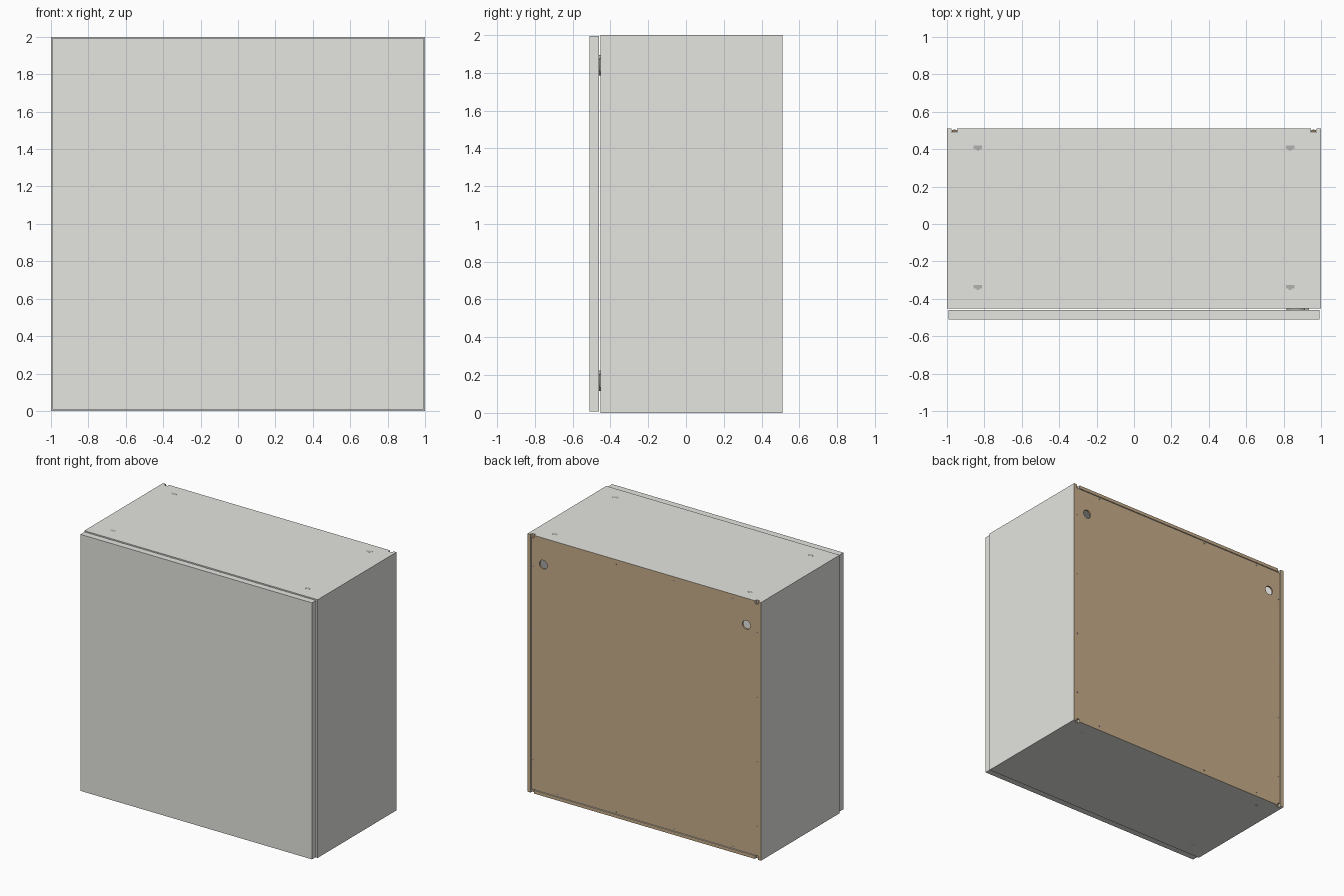
import bpy, bmesh, math
from mathutils import Matrix, Vector

if "Cube" in bpy.data.objects:
    bpy.data.objects.remove(bpy.data.objects["Cube"])


def material(name, rgb):
    m = bpy.data.materials.new(name)
    m.diffuse_color = (*rgb, 1)
    m.use_nodes = True
    m.node_tree.nodes["Principled BSDF"].inputs["Base Color"].default_value = m.diffuse_color
    return m


GREY = material("light grey laminate", (0.78, 0.785, 0.75))
BROWN = material("brown hardboard", (0.57, 0.41, 0.25))
METAL = material("grey metal", (0.45, 0.45, 0.44))


def finish(name, bm, mats):
    bmesh.ops.recalc_face_normals(bm, faces=bm.faces)
    me = bpy.data.meshes.new(name)
    bm.to_mesh(me)
    bm.free()
    for m in mats:
        me.materials.append(m)
    ob = bpy.data.objects.new(name, me)
    bpy.context.collection.objects.link(ob)
    return ob


def box(name, lo, hi, mat):
    lo, hi = Vector(lo), Vector(hi)
    bm = bmesh.new()
    bmesh.ops.create_cube(bm, size=1, matrix=Matrix.Translation((lo + hi) / 2)
                          @ Matrix.Diagonal((*(hi - lo), 1)))
    return finish(name, bm, [mat])


def cylinder(name, centre, radius, depth, mat, segs=24):
    # round part with its axis along y
    bm = bmesh.new()
    bmesh.ops.create_cone(bm, cap_ends=True, segments=segs, radius1=radius, radius2=radius,
                          depth=depth, matrix=Matrix.Translation(centre)
                          @ Matrix.Rotation(math.pi / 2, 4, 'X'))
    return finish(name, bm, [mat])


FRONT, BACK = -0.453, 0.51   # carcass depth
T, LIP = 0.053, 0.025        # board thickness, rebate lip around the back


def board(name, place, length):
    """Board with a rebated back edge; place(t, y, s): t = distance in from the outside."""
    profile = [(0, FRONT), (0, BACK), (LIP, BACK), (LIP, BACK - 0.02),
               (T, BACK - 0.02), (T, FRONT)]
    bm = bmesh.new()
    rings = [[bm.verts.new(place(t, y, s)) for t, y in profile] for s in length]
    n = len(profile)
    for i in range(n):
        j = (i + 1) % n
        bm.faces.new((rings[0][i], rings[0][j], rings[1][j], rings[1][i]))
    bm.faces.new(rings[0])
    bm.faces.new(rings[1])
    bmesh.ops.recalc_face_normals(bm, faces=bm.faces)
    for f in bm.faces:   # raw rear edges are brown
        f.material_index = 1 if f.normal.y > 0.5 else 0
    return finish(name, bm, [GREY, BROWN])


# Carcass boards
board("left_side_panel", lambda t, y, s: (-1 + t, y, s), (0, 2))
board("right_side_panel", lambda t, y, s: (1 - t, y, s), (0, 2))
board("bottom_panel", lambda t, y, s: (s, y, t), (-1 + T, 1 - T))
board("top_panel", lambda t, y, s: (s, y, 2 - t), (-1 + T, 1 - T))

# Back panel with two mounting holes
back = box("back_panel", (-0.974, 0.491, 0.026), (0.974, 0.503, 1.974), BROWN)
for x in (-0.87, 0.87):
    cutter = cylinder("hole_cutter", (x, 0.497, 1.79), 0.034, 0.1, BROWN, 32)
    cutter.hide_render = True
    cutter.hide_viewport = True
    mod = back.modifiers.new("mounting_hole", 'BOOLEAN')
    mod.operation = 'DIFFERENCE'
    mod.solver = 'EXACT'
    mod.object = cutter

# Nails around the back panel
for k in (0.25, 0.75, 1.25, 1.75):
    for s in (-0.96, 0.96):
        cylinder("back_nail", (s, 0.503, k), 0.006, 0.004, METAL, 10)
        cylinder("back_nail", (k - 1, 0.503, 1 + s), 0.006, 0.004, METAL, 10)

# Door
box("door", (-0.993, -0.51, 0.008), (0.991, -0.461, 1.995), GREY)

# Fixing plates on the top and bottom faces
for x in (-0.835, 0.835):
    for y in (-0.335, 0.41):
        for z in (0.0005, 1.9995):
            box("fixing_plate", (x - 0.022, y - 0.01, z - 0.0005),
                (x + 0.022, y + 0.01, z + 0.0008), METAL)
            box("fixing_tab", (x - 0.008, y - 0.017, z - 0.0005),
                (x + 0.008, y - 0.01, z + 0.0008), METAL)

# Hinges inside the right side, each with a cup, an arm and a plate
for z in (0.17, 1.84):
    cylinder("hinge_cup", (0.87, -0.455, z), 0.055, 0.016, METAL)
    box("hinge_arm", (0.89, -0.459, z - 0.035), (0.935, -0.25, z + 0.035), METAL)
    box("hinge_plate", (0.93, -0.36, z - 0.08), (0.947, -0.26, z + 0.08), METAL)
